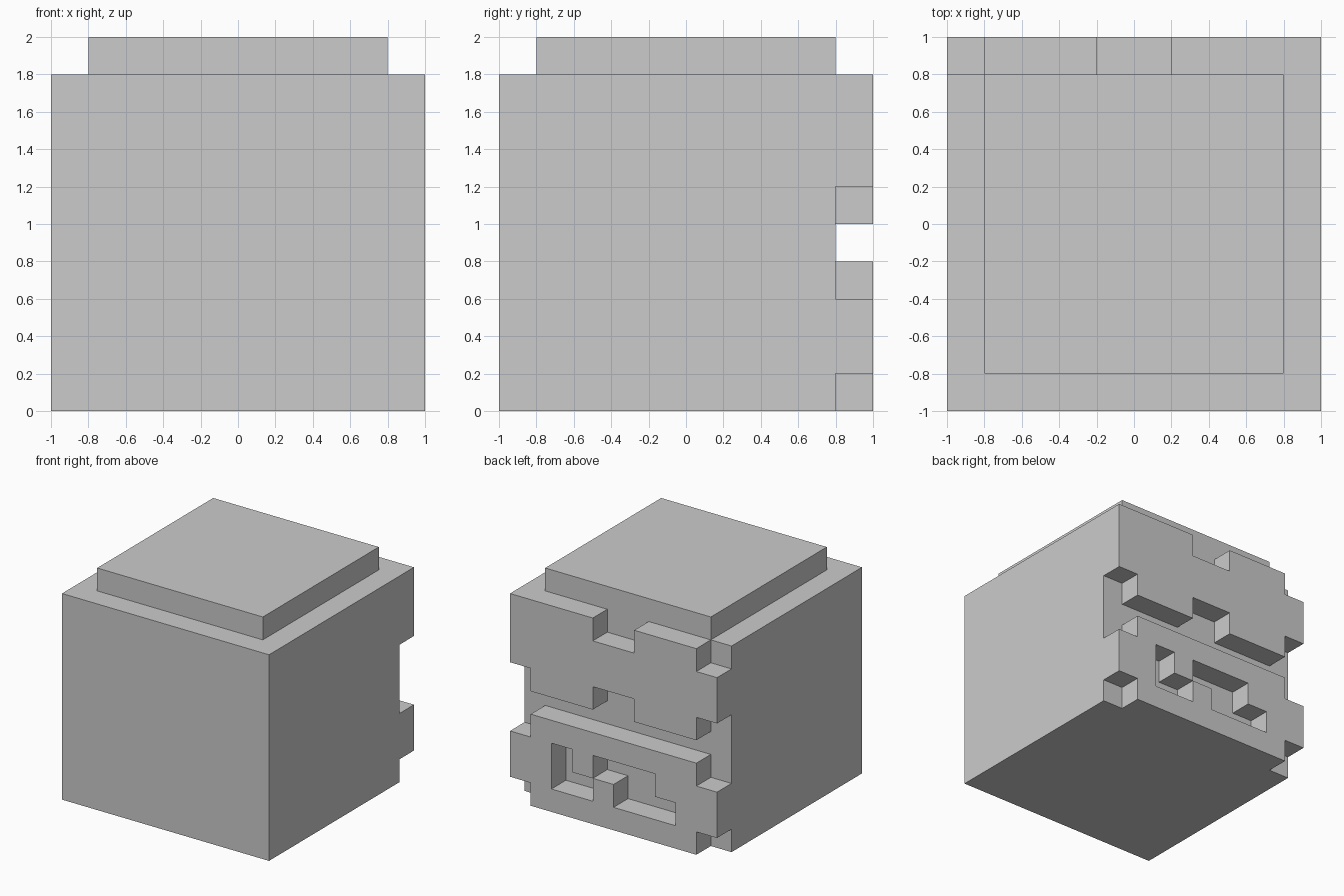
import bpy, bmesh
from mathutils import Vector

if "Cube" in bpy.data.objects:
    bpy.data.objects.remove(bpy.data.objects["Cube"])

CELL = 0.2
# Raised cells on the back side: top row first, columns run from x=+1 to x=-1
RELIEF = [
    "####..###.",
    "##########",
    "##########",
    ".###..###.",
    "..........",
    ".########.",
    "##.#...###",
    "##..#...##",
    ".########.",
]
ROWS, COLS = len(RELIEF), len(RELIEF[0])


def add_object(name, bm):
    bmesh.ops.recalc_face_normals(bm, faces=bm.faces[:])
    mesh = bpy.data.meshes.new(name)
    bm.to_mesh(mesh)
    bm.free()
    obj = bpy.data.objects.new(name, mesh)
    bpy.context.collection.objects.link(obj)
    return obj


# Body: gridded back plane, walls pulled forward, front closed
bm = bmesh.new()
grid = [[bm.verts.new((1 - c * CELL, 0.8, (ROWS - r) * CELL)) for c in range(COLS + 1)]
        for r in range(ROWS + 1)]
raised = []
for r in range(ROWS):
    for c in range(COLS):
        face = bm.faces.new((grid[r][c], grid[r][c + 1], grid[r + 1][c + 1], grid[r + 1][c]))
        if RELIEF[r][c] == "#":
            raised.append(face)

rim = [e for e in bm.edges if e.is_boundary]
walls = bmesh.ops.extrude_edge_only(bm, edges=rim)["geom"]
bmesh.ops.translate(bm, vec=Vector((0, -1.8, 0)),
                    verts=[g for g in walls if isinstance(g, bmesh.types.BMVert)])
bmesh.ops.holes_fill(bm, edges=[e for e in bm.edges if e.is_boundary], sides=0)

# Relief: raised cells pushed out of the back plane
relief = bmesh.ops.extrude_face_region(bm, geom=raised)["geom"]
bmesh.ops.translate(bm, vec=Vector((0, CELL, 0)),
                    verts=[g for g in relief if isinstance(g, bmesh.types.BMVert)])
add_object("block_body", bm)

# Lid: low square slab on top
bm = bmesh.new()
bmesh.ops.create_cube(bm, size=1)
bmesh.ops.scale(bm, vec=Vector((1.6, 1.6, 0.2)), verts=bm.verts[:])
bmesh.ops.translate(bm, vec=Vector((0, 0, 1.9)), verts=bm.verts[:])
add_object("top_slab", bm)
